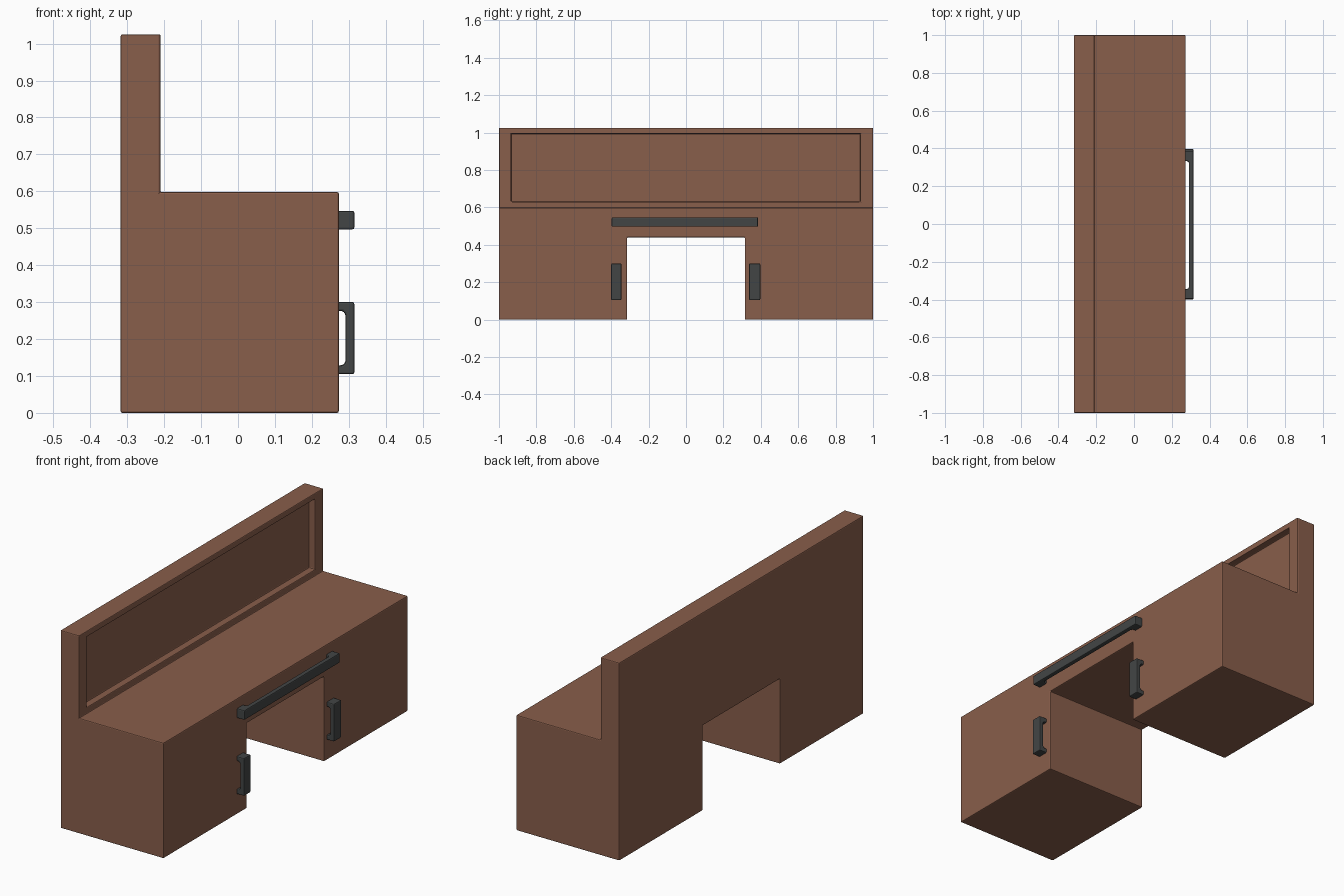
import bpy
import bmesh

cube = bpy.data.objects.get("Cube")
if cube:
    bpy.data.objects.remove(cube, do_unlink=True)


def make_material(name, color):
    mat = bpy.data.materials.new(name)
    mat.use_nodes = True
    mat.diffuse_color = color
    mat.node_tree.nodes["Principled BSDF"].inputs["Base Color"].default_value = color
    return mat


wood = make_material("brown_wood", (0.25, 0.112, 0.07, 1))
metal = make_material("dark_metal", (0.055, 0.06, 0.06, 1))


def extrude(name, outline, offset, mat):
    """Prism from a flat outline of 3D points, pushed along offset."""
    bm = bmesh.new()
    face = bm.faces.new([bm.verts.new(p) for p in outline])
    grown = bmesh.ops.extrude_face_region(bm, geom=[face])["geom"]
    verts = [g for g in grown if isinstance(g, bmesh.types.BMVert)]
    bmesh.ops.translate(bm, verts=verts, vec=offset)
    bmesh.ops.recalc_face_normals(bm, faces=bm.faces)
    mesh = bpy.data.meshes.new(name)
    bm.to_mesh(mesh)
    bm.free()
    mesh.materials.append(mat)
    obj = bpy.data.objects.new(name, mesh)
    bpy.context.collection.objects.link(obj)
    return obj


def box(name, x0, x1, y0, y1, z0, z1, mat):
    outline = [(x0, y0, z0), (x1, y0, z0), (x1, y0, z1), (x0, y0, z1)]
    return extrude(name, outline, (0, y1 - y0, 0), mat)


def cut(obj, cutter):
    cutter.hide_render = True
    mod = obj.modifiers.new("cut", "BOOLEAN")
    mod.operation = "DIFFERENCE"
    mod.solver = "EXACT"
    mod.object = cutter
    bpy.context.view_layer.objects.active = obj
    bpy.ops.object.modifier_apply(modifier=mod.name)
    bpy.data.objects.remove(cutter, do_unlink=True)


def soften(obj, width):
    mod = obj.modifiers.new("edge_bevel", "BEVEL")
    mod.width = width
    mod.segments = 2
    mod.limit_method = "ANGLE"


# Bench body: L-shaped side profile with seat and tall back
BACK, REST, FRONT = -0.318, -0.21, 0.273
SEAT, TOP = 0.598, 1.025
profile = [(BACK, 0), (FRONT, 0), (FRONT, SEAT), (REST, SEAT), (REST, TOP), (BACK, TOP)]
body = extrude("bench_body", [(x, -1, z) for x, z in profile], (0, 2, 0), wood)

# Knee opening and recessed backrest panel
cut(body, box("opening_cutter", -1, 1, -0.315, 0.315, -0.2, 0.44, wood))
cut(body, box("panel_cutter", REST - 0.035, 0, -0.935, 0.932, 0.63, 0.995, wood))
soften(body, 0.005)

# Handles: bracket outline in depth and length, u runs along the handle
GRIP, TIP = 0.291, 0.315


def bracket(u0, u1, post):
    root, c = FRONT - 0.005, 0.008
    a, b = u0 + post, u1 - post
    return [(root, u0), (TIP, u0), (TIP, u1), (root, u1), (root, b), (GRIP - c, b),
            (GRIP, b - c), (GRIP, a + c), (GRIP - c, a), (root, a)]


drawer = extrude("drawer_handle", [(x, u, 0.497) for x, u in bracket(-0.397, 0.385, 0.052)],
                 (0, 0, 0.05), metal)
soften(drawer, 0.005)
for name, y0, width in (("right_door_handle", -0.4, 0.055), ("left_door_handle", 0.337, 0.06)):
    handle = extrude(name, [(x, y0, u) for x, u in bracket(0.105, 0.3, 0.024)],
                     (0, width, 0), metal)
    soften(handle, 0.005)
